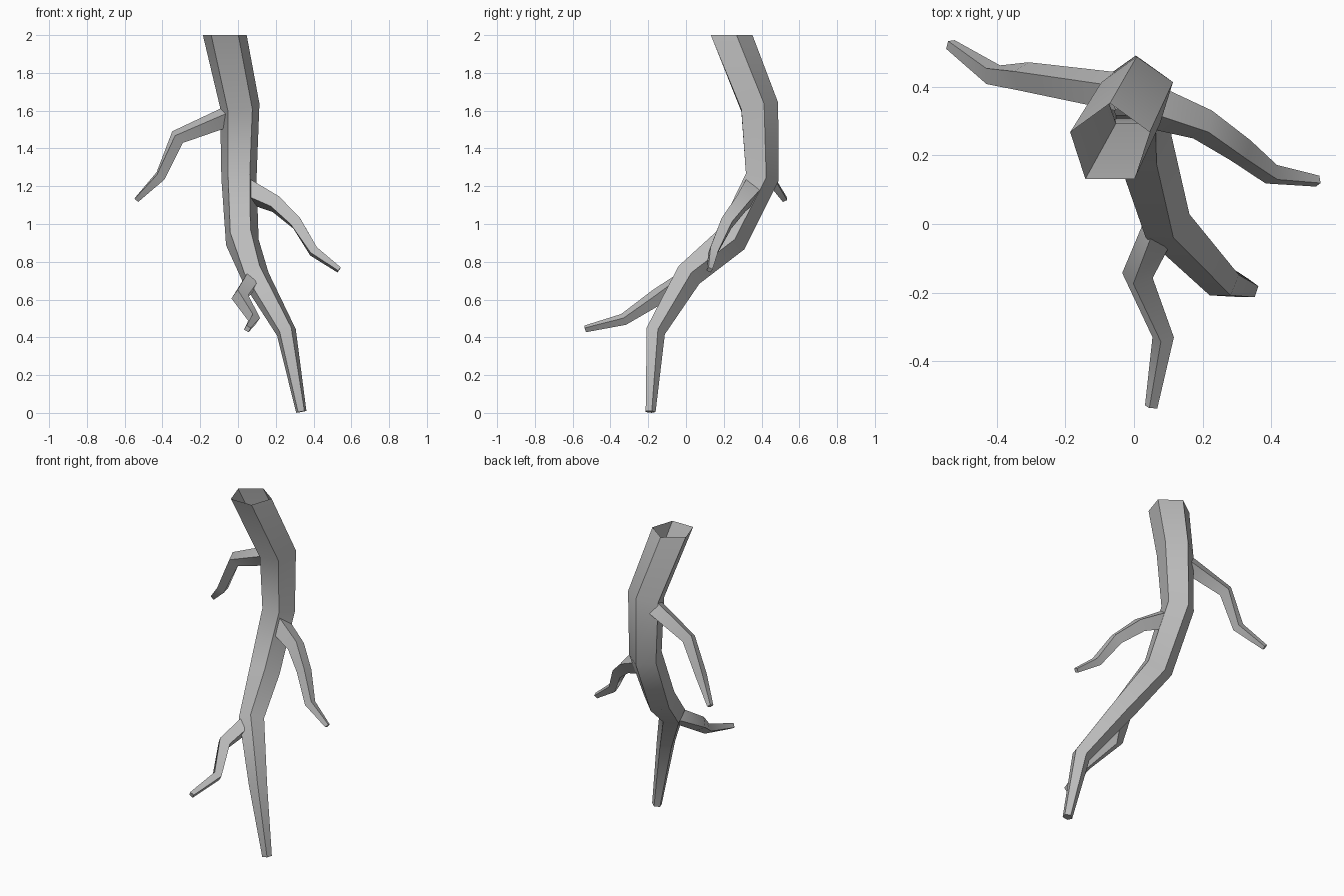
import bpy
import bmesh
import math
from mathutils import Vector

cube = bpy.data.objects.get("Cube")
if cube:
    bpy.data.objects.remove(cube, do_unlink=True)

# One plain grey for the whole root
grey = bpy.data.materials.new("root_grey")
grey.use_nodes = True
colour = (0.5, 0.5, 0.5, 1)
grey.diffuse_color = colour
grey.node_tree.nodes["Principled BSDF"].inputs["Base Color"].default_value = colour


def tapered_tube(name, knots, sides, up, roll=0.0, flat_start=False):
    """Faceted tube through (x, y, z, radius) knots, open at its start, capped at its tip."""
    centres = [Vector(k[:3]) for k in knots]
    steps = [(b - a).normalized() for a, b in zip(centres, centres[1:])]
    tangents = [steps[0]] + [(a + b).normalized() for a, b in zip(steps, steps[1:])] + [steps[-1]]
    if flat_start:
        tangents[0] = Vector((0, 0, -1))
    bm = bmesh.new()
    rings = []
    for centre, tangent, knot in zip(centres, tangents, knots):
        u = (up - tangent * up.dot(tangent)).normalized()
        v = tangent.cross(u)
        ring = []
        for i in range(sides):
            a = roll + math.tau * i / sides
            ring.append(bm.verts.new(centre + (u * math.cos(a) + v * math.sin(a)) * knot[3]))
        rings.append(ring)
    for r, s in zip(rings, rings[1:]):
        for i in range(sides):
            j = (i + 1) % sides
            bm.faces.new((r[i], r[j], s[j], s[i]))
    bm.faces.new(rings[-1])
    bm.normal_update()
    mesh = bpy.data.meshes.new(name)
    bm.to_mesh(mesh)
    bm.free()
    mesh.materials.append(grey)
    obj = bpy.data.objects.new(name, mesh)
    bpy.context.collection.objects.link(obj)
    bpy.ops.object.select_all(action="DESELECT")
    obj.select_set(True)
    bpy.context.view_layer.objects.active = obj
    bpy.ops.object.shade_smooth_by_angle(angle=math.radians(40))
    return obj


BACK = Vector((0, 1, 0))
UP = Vector((0, 0, 1))

# Main root, open at the level top
tapered_tube("main_root", [
    (-0.07, 0.23, 2.0, 0.122),
    (0.01, 0.38, 1.62, 0.11),
    (0.005, 0.395, 1.25, 0.098),
    (0.02, 0.235, 0.92, 0.092),
    (0.09, 0.01, 0.725, 0.076),
    (0.255, -0.165, 0.43, 0.055),
    (0.335, -0.19, 0.006, 0.029),
], 5, BACK, flat_start=True)

# Side roots
tapered_tube("right_side_root", [
    (-0.04, 0.385, 1.575, 0.058),
    (-0.32, 0.43, 1.46, 0.044),
    (-0.41, 0.435, 1.255, 0.034),
    (-0.535, 0.523, 1.13, 0.018),
], 4, UP, roll=0.25)

tapered_tube("left_side_root", [
    (0.04, 0.345, 1.18, 0.068),
    (0.2, 0.29, 1.105, 0.05),
    (0.31, 0.215, 1.005, 0.042),
    (0.4, 0.145, 0.855, 0.032),
    (0.535, 0.125, 0.757, 0.017),
], 4, UP, roll=0.25)

tapered_tube("front_side_root", [
    (0.08, 0.0, 0.71, 0.052),
    (0.01, -0.15, 0.615, 0.046),
    (0.085, -0.33, 0.495, 0.032),
    (0.05, -0.533, 0.445, 0.019),
], 4, UP, roll=0.25)
